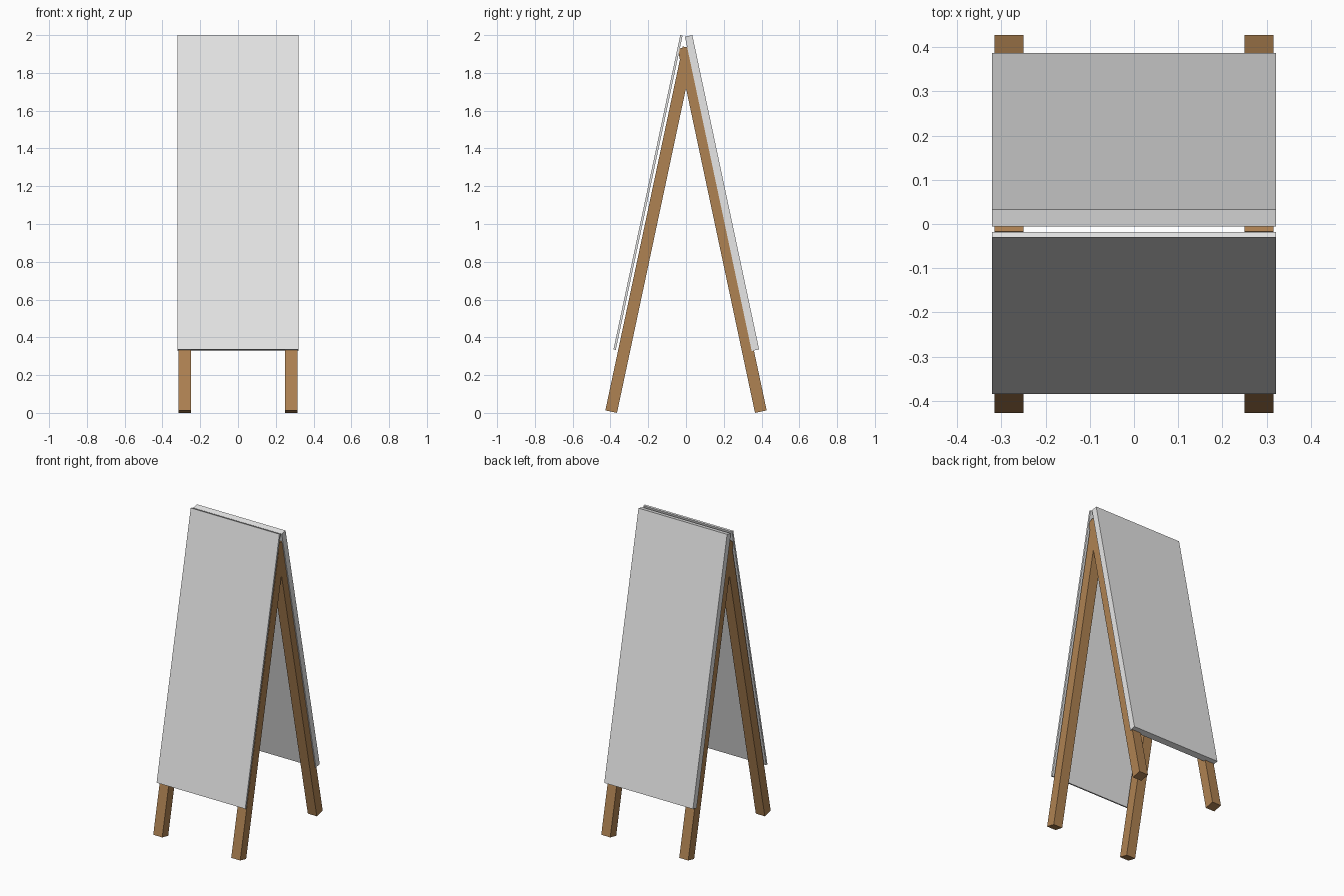
import bpy
import bmesh
import math
from mathutils import Vector

if "Cube" in bpy.data.objects:
    bpy.data.objects.remove(bpy.data.objects["Cube"])


def material(name, rgb):
    mat = bpy.data.materials.new(name)
    mat.use_nodes = True
    mat.diffuse_color = (*rgb, 1)
    bsdf = mat.node_tree.nodes["Principled BSDF"]
    bsdf.inputs["Base Color"].default_value = (*rgb, 1)
    return mat


WOOD = material("brown wood", (0.43, 0.225, 0.085))
BOARD = material("light grey board", (0.8, 0.8, 0.8))
LEAN = math.radians(12)


def leaning_box(name, mat, side, x, width, foot_y, foot_z, length, depth):
    """Box leaning towards the ridge; side is -1 for front and 1 for back.
    foot_y and foot_z give its lowest outer edge."""
    up = Vector((0, -side * math.sin(LEAN), math.cos(LEAN)))
    inward = Vector((0, -side * math.cos(LEAN), -math.sin(LEAN)))
    centre = Vector((x, side * foot_y, foot_z)) + up * length / 2 + inward * depth / 2

    bm = bmesh.new()
    bmesh.ops.create_cube(bm, size=1)
    for v in bm.verts:
        v.co = (centre + Vector((v.co.x * width, 0, 0))
                + inward * v.co.y * depth + up * v.co.z * length)
    bmesh.ops.recalc_face_normals(bm, faces=bm.faces)
    mesh = bpy.data.meshes.new(name)
    bm.to_mesh(mesh)
    bm.free()
    mesh.materials.append(mat)
    obj = bpy.data.objects.new(name, mesh)
    bpy.context.collection.objects.link(obj)
    return obj


# Four square legs crossing in pairs at the ridge
for side, end in ((-1, "front"), (1, "back")):
    for x, hand in ((0.2825, "left"), (-0.2825, "right")):
        leaning_box(f"{end}_{hand}_leg", WOOD, side, x, 0.065,
                    0.427, 0.0131, 1.97, 0.063)

# Thin front board and thicker back board
leaning_box("front_board", BOARD, -1, 0, 0.642, 0.384, 0.336, 1.701, 0.0125)
leaning_box("back_board", BOARD, 1, 0, 0.642, 0.387, 0.336, 1.701, 0.04)
